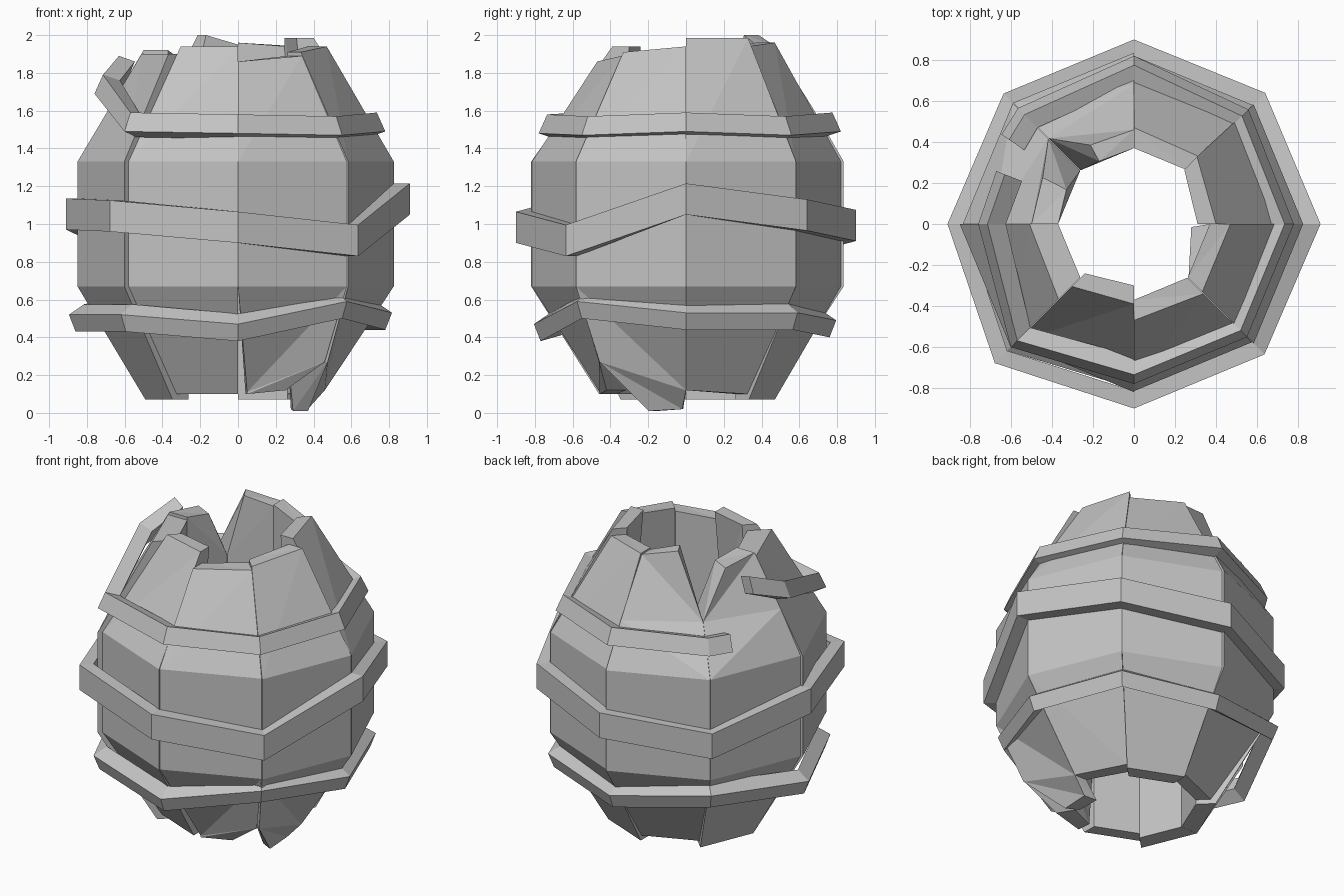
import bpy, bmesh, math

cube = bpy.data.objects.get("Cube")
if cube:
    bpy.data.objects.remove(cube)

grey = bpy.data.materials.new("worn_grey")
grey.use_nodes = True
colour = (0.55, 0.55, 0.55, 1)
grey.diffuse_color = colour
grey.node_tree.nodes["Principled BSDF"].inputs["Base Color"].default_value = colour


def polar(angle, r, z):
    a = math.radians(angle)
    return (r * math.cos(a), r * math.sin(a), z)


def sweep(name, rings, closed=False, split=False):
    """Skin a row of four-point sections, capping the ends of an open row."""
    bm = bmesh.new()
    rows = [[bm.verts.new(p) for p in ring] for ring in rings]
    pairs = list(zip(rows, rows[1:]))
    if closed:
        pairs.append((rows[-1], rows[0]))
    else:
        bm.faces.new(rows[0])
        bm.faces.new(rows[-1])
    for a, b in pairs:
        for i in range(4):
            j = (i + 1) % 4
            bm.faces.new((a[i], a[j], b[j], b[i]))
    bmesh.ops.recalc_face_normals(bm, faces=bm.faces)
    if split:
        bmesh.ops.triangulate(bm, faces=bm.faces, quad_method='LONG_EDGE')
    mesh = bpy.data.meshes.new(name)
    bm.to_mesh(mesh)
    bm.free()
    mesh.materials.append(grey)
    obj = bpy.data.objects.new(name, mesh)
    bpy.context.collection.objects.link(obj)


def stave(index, push, bottom, top):
    """Solid eighth of the shell with an upright inner wall.
    Rows hold two corners, each (angle shift, radius, height)."""
    start, end = index * 45 + 0.05, index * 45 + 44.95
    belly = 0.82 + push
    rings = []
    for row in bottom + [[(0, belly, 0.67)] * 2, [(0, belly, 1.33)] * 2] + top:
        (s0, r0, z0), (s1, r1, z1) = row
        rings.append([polar(start + s0, r0, z0), polar(end + s1, r1, z1),
                      polar(end + s1, min(r1 - 0.09, 0.37), z1),
                      polar(start + s0, min(r0 - 0.09, 0.37), z0)])
    sweep("shell_stave_%d" % (index + 1), rings, split=True)


def band(name, path, height, lean, rake, depth, closed=False):
    """Hoop through (angle, radius, low height); lean tilts its outer face."""
    rings = []
    for angle, r, z in path:
        rings.append([polar(angle, r, z), polar(angle, r + lean, z + height),
                      polar(angle, r + lean - depth, z + height + rake),
                      polar(angle, r - depth, z + rake)])
    sweep(name, rings, closed)


# Shell staves with uneven, broken ends
plain = [[(0, 0.46, 0.1)] * 2]
low = [[(0, 0.49, 0.07)] * 2]
notch = (0, 0.59, 1.6)
stave(0, 0.005, [[(0, 0.46, 0.12), (0, 0.46, 0.1)]],
      [[(0, 0.4, 1.985), (2, 0.45, 1.985)]])
stave(1, 0.0, [[(0, 0.47, 0.07)] * 2], [[(0, 0.46, 1.94), (0, 0.47, 1.96)]])
stave(2, 0.015, plain,
      [[(0, 0.68, 1.6), notch], [(0, 0.46, 1.95), (-16, 0.44, 2.0)]])
stave(3, 0.015, low,
      [[notch, (0, 0.69, 1.6)], [(18, 0.5, 1.89), (0, 0.5, 1.92)]])
stave(4, 0.03, low, [[(0, 0.51, 1.9), (0, 0.52, 1.9)]])
stave(5, 0.0, plain, [[(0, 0.43, 1.94), (0, 0.39, 1.94)]])

# Front corner staves, splintered at the foot
stave(6, -0.005,
      [[(6, 0.46, 0.1), (-14, 0.49, 0.12)], [(6, 0.46, 0.11), (0, 0.65, 0.27)]],
      [[(0, 0.47, 1.86), (0, 0.48, 1.89)]])
stave(7, 0.005,
      [[(17, 0.42, 0.01), (-3, 0.37, 0.02)], [(1, 0.66, 0.27), (0, 0.46, 0.12)]],
      [[(0, 0.47, 1.91), (0, 0.47, 1.94)]])

# Upper hoop, snapped open with one end sprung upwards
band("upper_hoop",
     [(159, 0.72, 1.79), (180, 0.76, 1.69), (225, 0.85, 1.49), (270, 0.78, 1.48),
      (315, 0.78, 1.47), (360, 0.78, 1.49), (405, 0.79, 1.47), (450, 0.82, 1.49),
      (495, 0.8, 1.47), (506, 0.78, 1.47)],
     0.1, -0.045, -0.03, 0.09)

# Middle hoop, wandering up and down
band("middle_hoop",
     [(0, 0.91, 1.05), (45, 0.905, 0.965), (90, 0.9, 0.91), (135, 0.9, 0.84),
      (180, 0.91, 0.97), (225, 0.96, 0.96), (270, 0.9, 0.9), (315, 0.9, 0.83)],
     0.165, 0, 0, 0.085, True)

# Lower hoop, leaning in with the taper
band("lower_hoop",
     [(0, 0.78, 0.44), (45, 0.8, 0.44), (90, 0.76, 0.4), (135, 0.83, 0.49),
      (180, 0.86, 0.43), (225, 0.84, 0.43), (270, 0.77, 0.38), (315, 0.78, 0.5)],
     0.09, 0.035, 0.055, 0.08, True)
